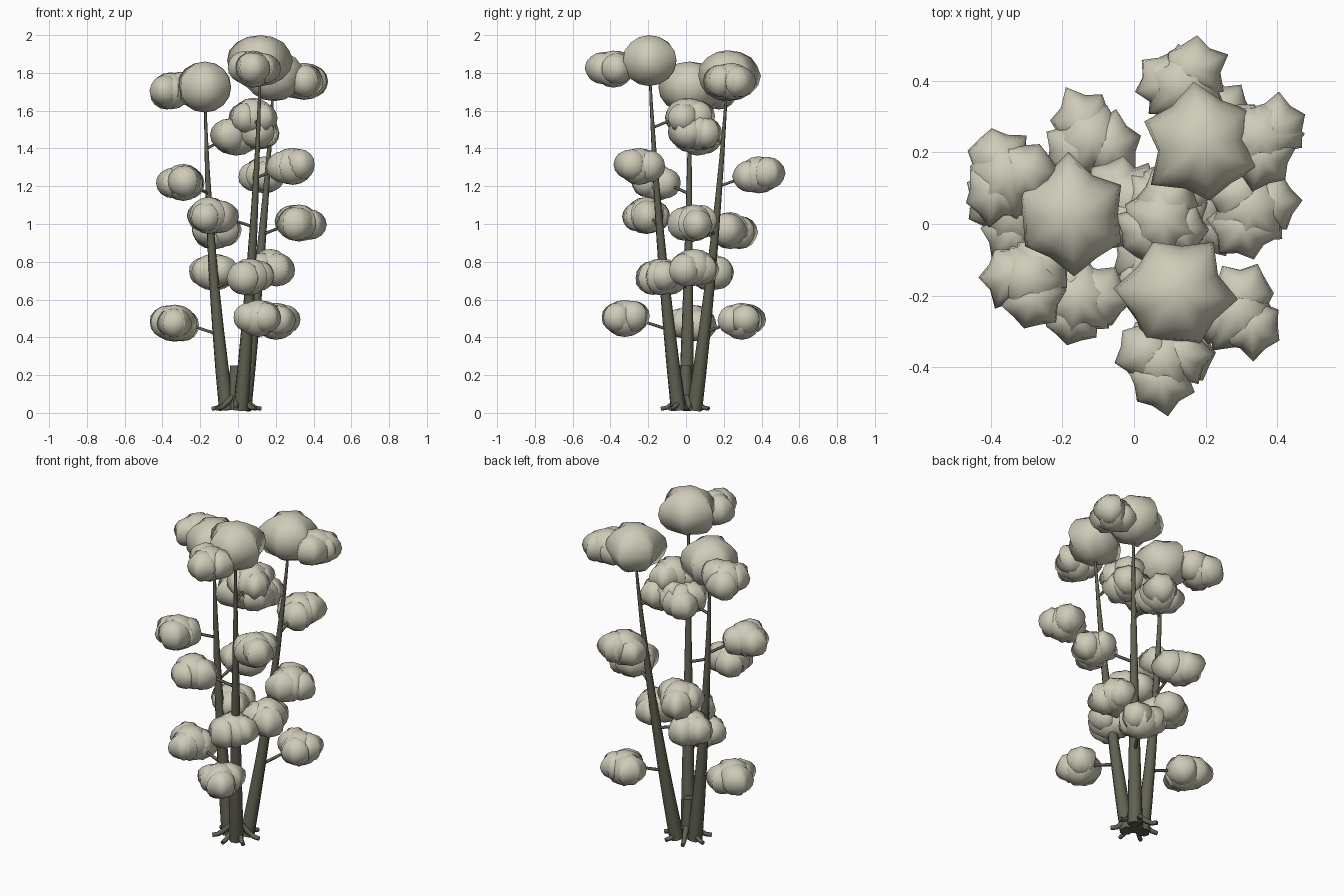
import bpy, bmesh, math, random
from mathutils import Vector, Matrix

if "Cube" in bpy.data.objects:
    bpy.data.objects.remove(bpy.data.objects["Cube"])

random.seed(11)


def material(name, rgb):
    m = bpy.data.materials.new(name)
    m.diffuse_color = (*rgb, 1)
    m.use_nodes = True
    m.node_tree.nodes["Principled BSDF"].inputs["Base Color"].default_value = m.diffuse_color
    return m


BARK = material("bark", (0.12, 0.12, 0.085))
LEAF = material("foliage", (0.62, 0.60, 0.48))


def finish(name, bm, mat):
    bmesh.ops.recalc_face_normals(bm, faces=bm.faces)
    me = bpy.data.meshes.new(name)
    bm.to_mesh(me)
    bm.free()
    me.materials.append(mat)
    for p in me.polygons:
        p.use_smooth = len(p.vertices) < 6      # keep end caps flat
    ob = bpy.data.objects.new(name, me)
    bpy.context.collection.objects.link(ob)
    return ob


def tube(bm, points, radii, sides=8):
    """Tapered tube through points, capped at both ends."""
    pts = [Vector(p) for p in points]
    rings = []
    for i, p in enumerate(pts):
        d = pts[min(i + 1, len(pts) - 1)] - pts[max(i - 1, 0)]
        q = d.to_track_quat('Z', 'Y')
        rings.append([bm.verts.new(p + q @ Vector((radii[i] * math.cos(a), radii[i] * math.sin(a), 0)))
                      for a in (2 * math.pi * k / sides for k in range(sides))])
    for a, b in zip(rings, rings[1:]):
        for k in range(sides):
            n = (k + 1) % sides
            bm.faces.new((a[k], a[n], b[n], b[k]))
    bm.faces.new(rings[0][::-1])
    bm.faces.new(rings[-1])


def blob(bm, centre, r, h, lobes=6):
    """Lobed, flattened ball: every second meridian is pulled inward."""
    seg = lobes * 2
    verts = bmesh.ops.create_uvsphere(bm, u_segments=seg, v_segments=8, radius=1)["verts"]
    ridge = [random.uniform(0.94, 1.14) if k % 2 == 0 else random.uniform(0.78, 0.86) for k in range(seg)]
    turn = Matrix.Rotation(random.uniform(0, math.tau), 3, 'Z')
    for v in verts:
        if math.hypot(v.co.x, v.co.y) > 0.01:
            k = round(math.atan2(v.co.y, v.co.x) / math.tau * seg) % seg
            f = ridge[k] * random.uniform(0.97, 1.03)
            v.co.x *= f
            v.co.y *= f
        v.co = Vector(centre) + turn @ Vector((v.co.x * r, v.co.y * r, v.co.z * h))


# Each stem: base, crown centre, and the foliage clumps on its side branches
stems = {
    "left": ((-0.06, 0, 0.015), (-0.175, 0.02, 1.725),
             [(-0.335, 0.03, 0.475), (0.06, -0.13, 0.72), (-0.12, 0.235, 0.965),
              (-0.29, -0.155, 1.22), (-0.01, 0.06, 1.46), (-0.355, 0.13, 1.705)]),
    "front": ((0.015, -0.04, 0.015), (0.12, -0.195, 1.865),
              [(0.11, -0.325, 0.50), (0.17, 0.04, 0.77), (-0.155, -0.21, 1.045),
               (0.29, -0.25, 1.305), (0.08, 0.01, 1.57), (0.08, -0.385, 1.82)]),
    "right": ((0.03, 0.045, 0.015), (0.19, 0.22, 1.785),
              [(0.20, 0.295, 0.485), (-0.125, 0.12, 0.745), (0.325, 0.04, 1.005),
               (0.14, 0.385, 1.26), (0.10, 0.06, 1.49), (0.35, 0.24, 1.755)]),
}

for name, (base, crown, clumps) in stems.items():
    b, c = Vector(base), Vector(crown)
    height = c.z - b.z

    def at(z):
        t = (z - b.z) / height
        p = b.lerp(c, t)
        bow = 0.09 * t * (1 - t)               # slight outward bow
        return p + Vector((c.x - b.x, c.y - b.y, 0)).normalized() * bow

    # stem and side branches
    bm = bmesh.new()
    ts = [k / 8 for k in range(9)]
    tube(bm, [at(b.z + height * t) for t in ts], [0.036 * (1 - t) ** 1.1 + 0.005 for t in ts])
    for q in clumps:
        q = Vector(q)
        start = at(q.z - 0.06)
        mid = start.lerp(q, 0.5) + Vector((0, 0, 0.008))
        tube(bm, [start, mid, q], [0.010 - 0.003 * q.z / 2, 0.008, 0.004], 6)
    finish(name + "_stem", bm, BARK)

    # crown ball
    bm = bmesh.new()
    blob(bm, crown, 0.160, 0.135)
    finish(name + "_crown", bm, LEAF)

    # clumps: a central ball with three overlapping around it
    bm = bmesh.new()
    for q in clumps:
        q = Vector(q)
        blob(bm, q, 0.110, 0.098)
        a0 = random.uniform(0, math.tau)
        for k in range(3):
            a = a0 + k * math.tau / 3 + random.uniform(-0.3, 0.3)
            off = Vector((math.cos(a) * 0.052, math.sin(a) * 0.052, random.uniform(-0.012, 0.012)))
            r = random.uniform(0.084, 0.098)
            blob(bm, q + off, r, r * 0.92)
    finish(name + "_foliage", bm, LEAF)

# cut stump between the stems
bm = bmesh.new()
tube(bm, [(-0.015, 0, 0.015), (-0.015, 0, 0.25)], [0.042, 0.027])
finish("stump", bm, BARK)

# surface roots
bm = bmesh.new()
for k in range(7):
    a = k * math.tau / 7 + 0.2
    ring = [(0.03, 0.085), (0.065, 0.052), (0.10, 0.028), (0.133, 0.022)]
    tube(bm, [(-0.008 + r * math.cos(a), r * math.sin(a), z) for r, z in ring],
         [0.017, 0.015, 0.013, 0.012], 6)
finish("roots", bm, BARK)
